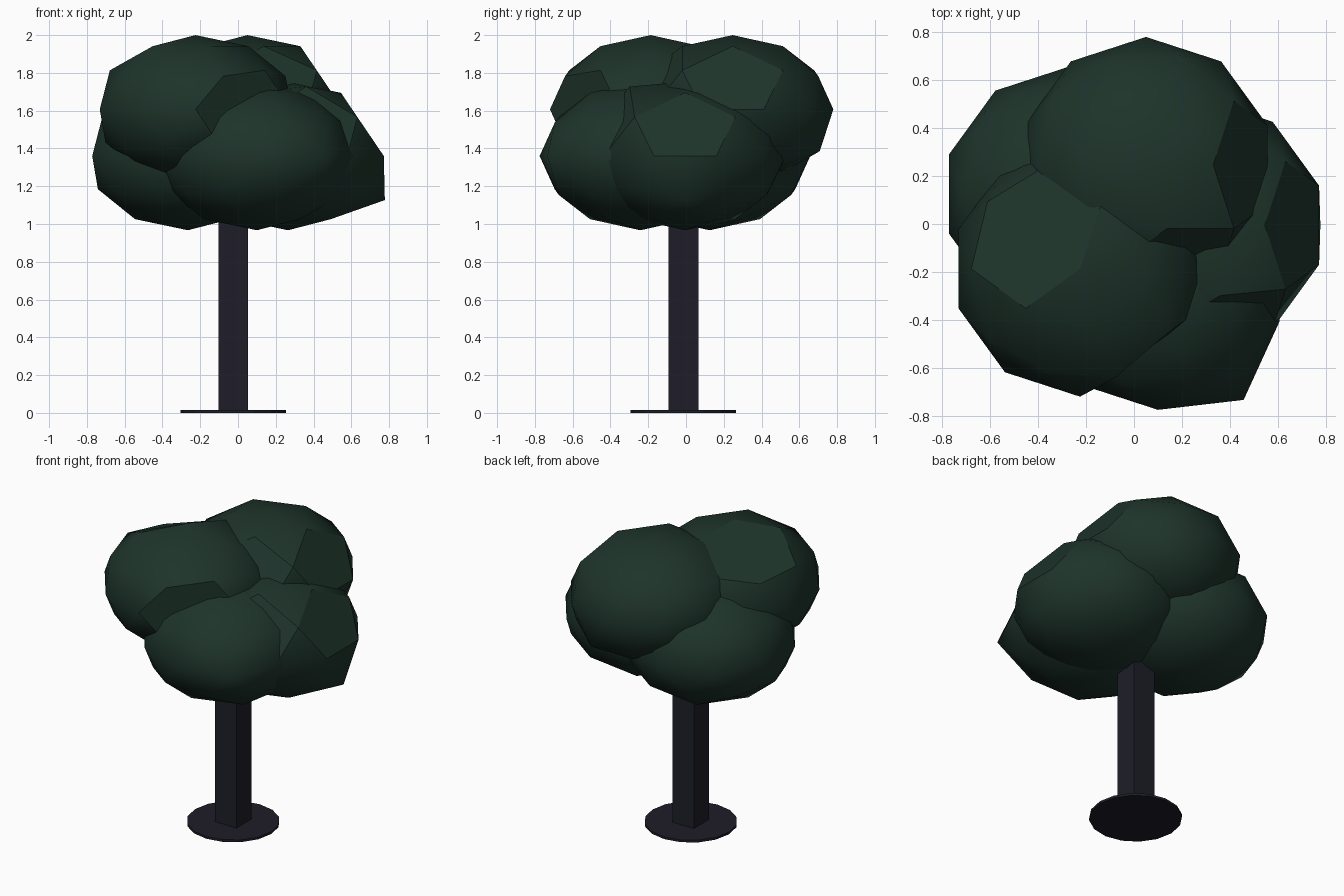
import bpy, bmesh, math
from mathutils import Vector

if "Cube" in bpy.data.objects:
    bpy.data.objects.remove(bpy.data.objects["Cube"])


def material(name, rgb):
    m = bpy.data.materials.new(name)
    m.diffuse_color = (*rgb, 1)
    m.use_nodes = True
    m.node_tree.nodes["Principled BSDF"].inputs["Base Color"].default_value = m.diffuse_color
    return m


leaf = material("dark green leaves", (0.0125, 0.0335, 0.0235))
bark = material("dark bark", (0.013, 0.0125, 0.0215))


def finish(obj, name, mat):
    obj.name = name
    obj.data.materials.clear()
    obj.data.materials.append(mat)


def unit(azimuth, polar):
    a, p = math.radians(azimuth), math.radians(polar)
    return Vector((math.sin(p) * math.cos(a), math.sin(p) * math.sin(a), math.cos(p)))


def clump(name, centre, pushes=(), flats=()):
    """Squashed low-poly ball; pushes move single corners outward, flats remove one."""
    bm = bmesh.new()
    bmesh.ops.create_icosphere(bm, subdivisions=2, radius=1)

    def nearest(direction):
        return min(bm.verts, key=lambda v: (v.co.normalized() - direction).length)

    for az, pol, k in pushes:
        nearest(unit(az, pol)).co *= k
    for az, pol in flats:
        bmesh.ops.dissolve_verts(bm, verts=[nearest(unit(az, pol))])
    for v in bm.verts:
        v.co = Vector((v.co.x * 0.533, v.co.y * 0.533, v.co.z * 0.393)) + Vector(centre)
    for f in bm.faces:
        f.smooth = len(f.verts) == 3
    mesh = bpy.data.meshes.new(name)
    bm.to_mesh(mesh)
    bm.free()
    obj = bpy.data.objects.new(name, mesh)
    bpy.context.collection.objects.link(obj)
    finish(obj, name, leaf)
    # keep the flat patches crisp
    flat = {k for p in mesh.polygons if len(p.vertices) > 3 for k in p.edge_keys}
    for e in mesh.edges:
        e.use_edge_sharp = e.key in flat


# Foliage: two upper clumps over three lower ones
clump("upper_front_foliage", (-0.225, -0.187, 1.607), flats=[(144, 31.7), (-54, 90)])
clump("upper_back_foliage", (0.05, 0.247, 1.607), pushes=[(72, 121.7, 1.07)],
      flats=[(-72, 63.4), (0, 63.4)])
clump("lower_left_foliage", (-0.265, 0.125, 1.36))
clump("lower_right_foliage", (0.265, -0.005, 1.36),
      pushes=[(0, 121.7, 1.13), (-72, 31.7, 1.1)], flats=[(-72, 63.4), (0, 63.4)])
clump("lower_front_foliage", (0.1, -0.242, 1.36), pushes=[(-54, 90, 1.14)])

# Trunk: square post running up inside the foliage
bpy.ops.mesh.primitive_cube_add(size=1, location=(-0.025, -0.013, 0.65))
trunk = bpy.context.object
trunk.scale = (0.158, 0.158, 1.3)
finish(trunk, "trunk", bark)

# Thin round base
bpy.ops.mesh.primitive_cylinder_add(vertices=16, radius=0.28, depth=0.015,
                                    location=(-0.025, -0.015, 0.0075))
finish(bpy.context.object, "base_disc", bark)
